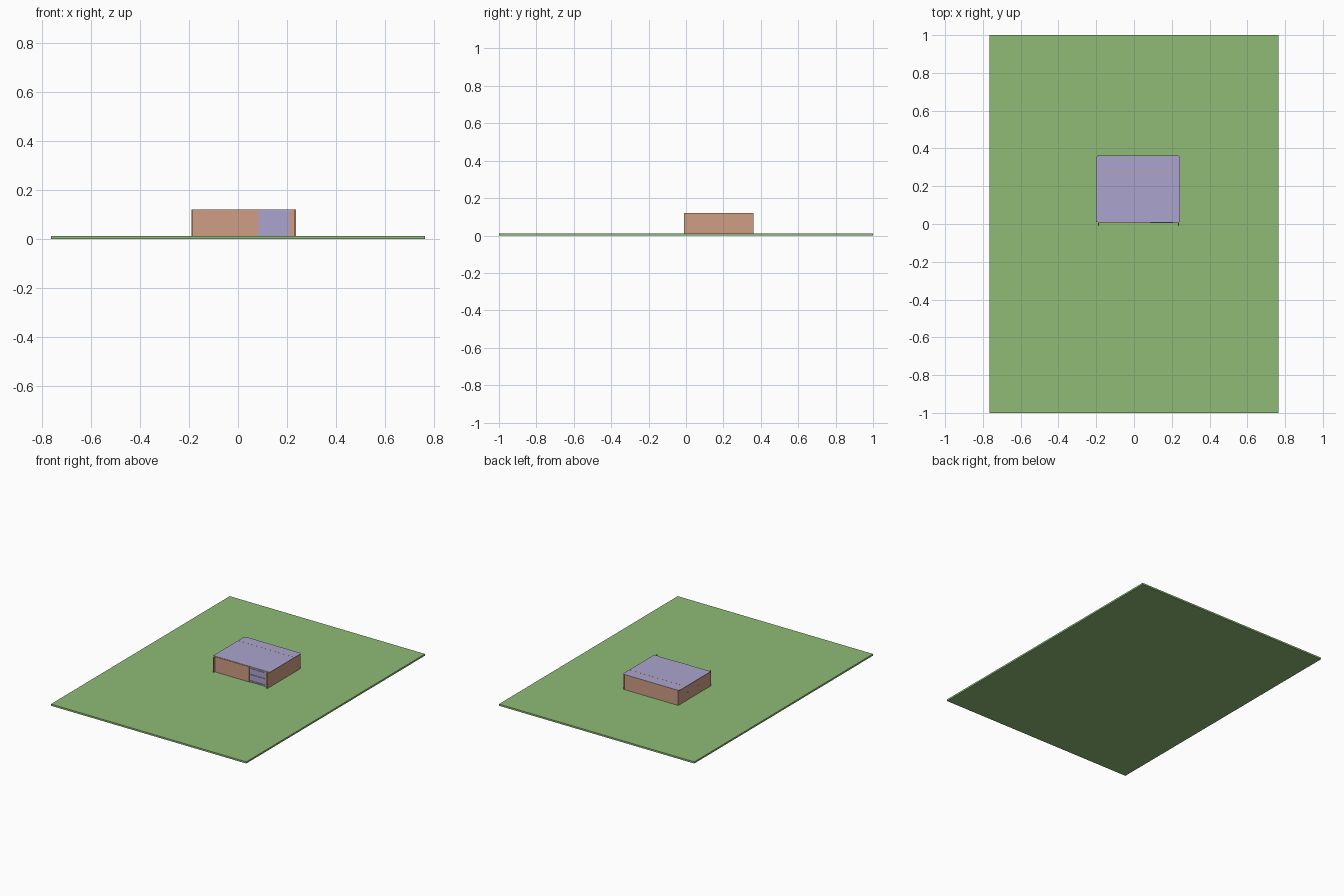
import bpy, bmesh

if "Cube" in bpy.data.objects:
    bpy.data.objects.remove(bpy.data.objects["Cube"])


def material(name, rgb):
    m = bpy.data.materials.new(name)
    m.diffuse_color = (*rgb, 1)
    m.use_nodes = True
    m.node_tree.nodes["Principled BSDF"].inputs["Base Color"].default_value = m.diffuse_color
    return m


GRASS = material("grass green", (0.275, 0.500, 0.180))
WALL = material("clay wall", (0.620, 0.340, 0.230))
LILAC = material("pale lilac", (0.410, 0.375, 0.610))


def prism(name, outline, z0, z1, mat):
    """Extrude a flat outline from z0 to z1."""
    bm = bmesh.new()
    base = bm.faces.new([bm.verts.new((x, y, z0)) for x, y in outline])
    top = bmesh.ops.extrude_face_region(bm, geom=[base])["geom"]
    for v in top:
        if isinstance(v, bmesh.types.BMVert):
            v.co.z = z1
    bmesh.ops.recalc_face_normals(bm, faces=bm.faces)
    mesh = bpy.data.meshes.new(name)
    bm.to_mesh(mesh)
    bm.free()
    mesh.materials.append(mat)
    ob = bpy.data.objects.new(name, mesh)
    bpy.context.collection.objects.link(ob)
    return ob


def box(name, x, y, z, mat):
    return prism(name, [(x[0], y[0]), (x[1], y[0]), (x[1], y[1]), (x[0], y[1])],
                 z[0], z[1], mat)


G, T = 0.012, 0.120          # ground level and wall top
L, R = -0.190, 0.238         # outer faces of the side walls
B = 0.360                    # back of the building
W = 0.006                    # wall thickness

# Lawn slab
box("lawn", (-0.765, 0.765), (-1, 1), (0, G), GRASS)

# Side walls running forward past the facade as fins
box("left_wall", (L, L + W), (-0.011, B), (G, T), WALL)
box("right_wall", (R - W, R), (-0.011, B), (G, T), WALL)

# Back wall, and front wall on both sides of the opening
box("back_wall", (L + W, R - W), (B - W - 0.002, B - 0.002), (G, T), WALL)
box("front_wall_left", (L + W, 0.084), (0.004, 0.010), (G, T), WALL)
box("front_wall_right", (0.211, R - W), (0.004, 0.010), (G, T), WALL)

# Glazed opening with slim horizontal rails
box("door_panel", (0.084, 0.211), (0.008, 0.012), (G, T), LILAC)
for i, z in enumerate((0.020, 0.064, 0.107)):
    box(f"door_rail_{i + 1}", (0.088, 0.207), (0.004, 0.008), (z, z + 0.003), LILAC)

# Thin flat roof with clipped back corners and a narrow seam
a, b, c = -0.200, 0.244, 0.008
prism("roof", [(a, 0.010), (b, 0.010), (b, B - c), (b - c, B + 0.002),
               (a + c, B + 0.002), (a, B - c)], T, T + 0.0012, LILAC)
box("roof_seam", (L, R), (0.284, 0.287), (T + 0.001, T + 0.0016), WALL)

# Small vents on the left wall
for i, y in enumerate((0.13, 0.24)):
    box(f"side_vent_{i + 1}", (L - 0.001, L), (y, y + 0.012), (0.064, 0.070), WALL)
